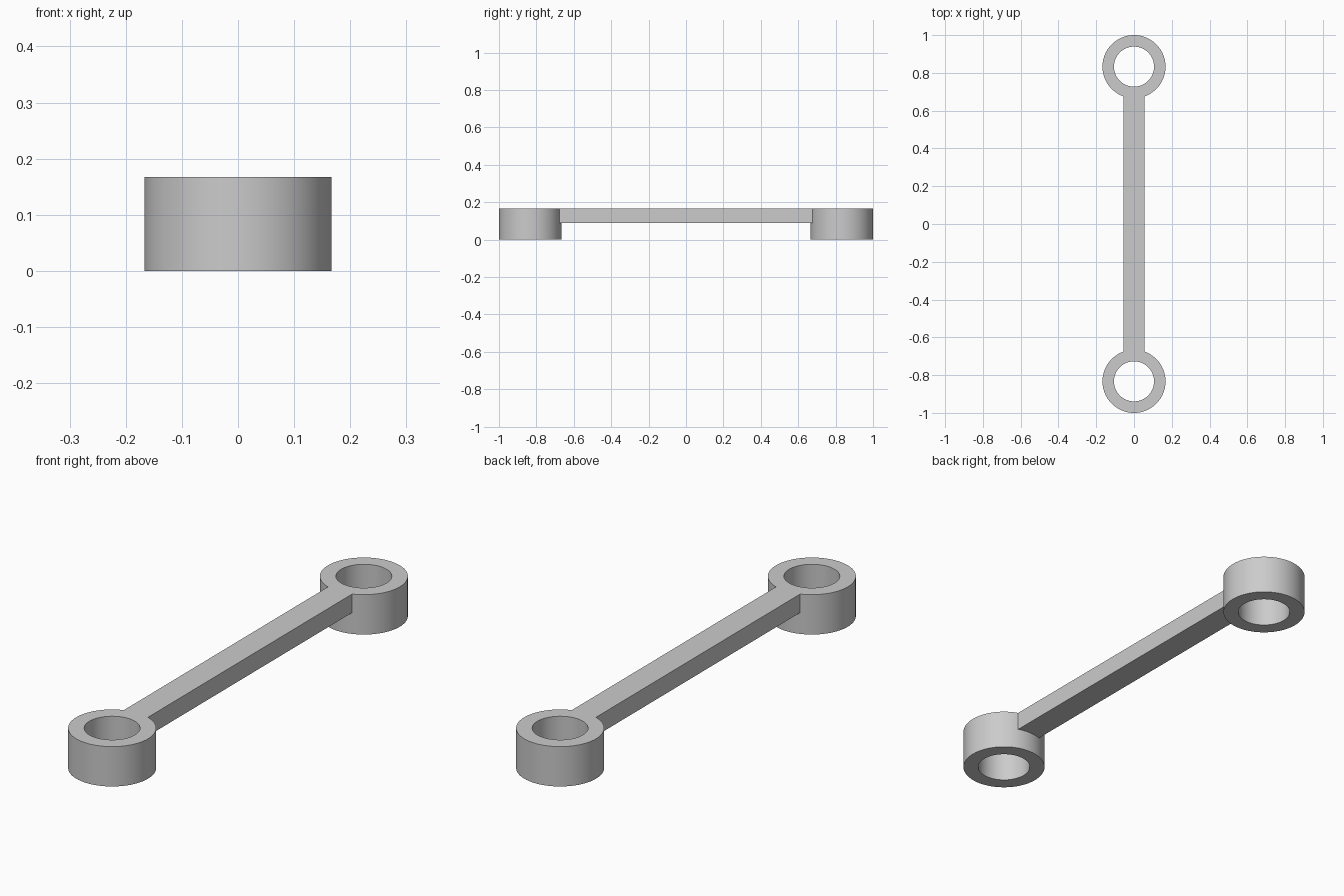
import bpy

cube = bpy.data.objects.get("Cube")
if cube:
    bpy.data.objects.remove(cube, do_unlink=True)

HEIGHT = 0.167        # height of the end rings
OUTER, INNER = 0.167, 0.106
CENTRE = 0.833        # distance of each ring from the middle
BAR_WIDTH, BAR_BOTTOM = 0.112, 0.089

grey = bpy.data.materials.new("plain grey")
grey.use_nodes = True
colour = (0.6, 0.6, 0.6, 1)
grey.diffuse_color = colour
grey.node_tree.nodes["Principled BSDF"].inputs["Base Color"].default_value = colour


def cylinder(name, radius, y, depth):
    bpy.ops.mesh.primitive_cylinder_add(vertices=96, radius=radius, depth=depth,
                                        location=(0, y, HEIGHT / 2))
    obj = bpy.context.object
    obj.name = name
    obj.data.materials.append(grey)
    return obj


def combine(target, tool, operation):
    """Apply a boolean to the target and discard the tool."""
    mod = target.modifiers.new(operation.lower(), 'BOOLEAN')
    mod.operation, mod.solver, mod.object = operation, 'EXACT', tool
    bpy.context.view_layer.objects.active = target
    bpy.ops.object.modifier_apply(modifier=mod.name)
    bpy.data.objects.remove(tool, do_unlink=True)


# Connecting bar, flush with the top of the rings
bpy.ops.mesh.primitive_cube_add(size=1, location=(0, 0, (HEIGHT + BAR_BOTTOM) / 2))
link = bpy.context.object
link.name = "link_arm"
link.scale = (BAR_WIDTH, 1.4, HEIGHT - BAR_BOTTOM)
bpy.ops.object.transform_apply(location=True, rotation=False, scale=True)
link.data.materials.append(grey)

# End rings with through holes
for side in (-1, 1):
    combine(link, cylinder("end_ring", OUTER, side * CENTRE, HEIGHT), 'UNION')
    combine(link, cylinder("hole_cutter", INNER, side * CENTRE, HEIGHT * 2), 'DIFFERENCE')

# Smooth round walls, sharp rims
bpy.ops.object.select_all(action='DESELECT')
link.select_set(True)
bpy.context.view_layer.objects.active = link
bpy.ops.object.shade_smooth_by_angle(angle=0.5)
